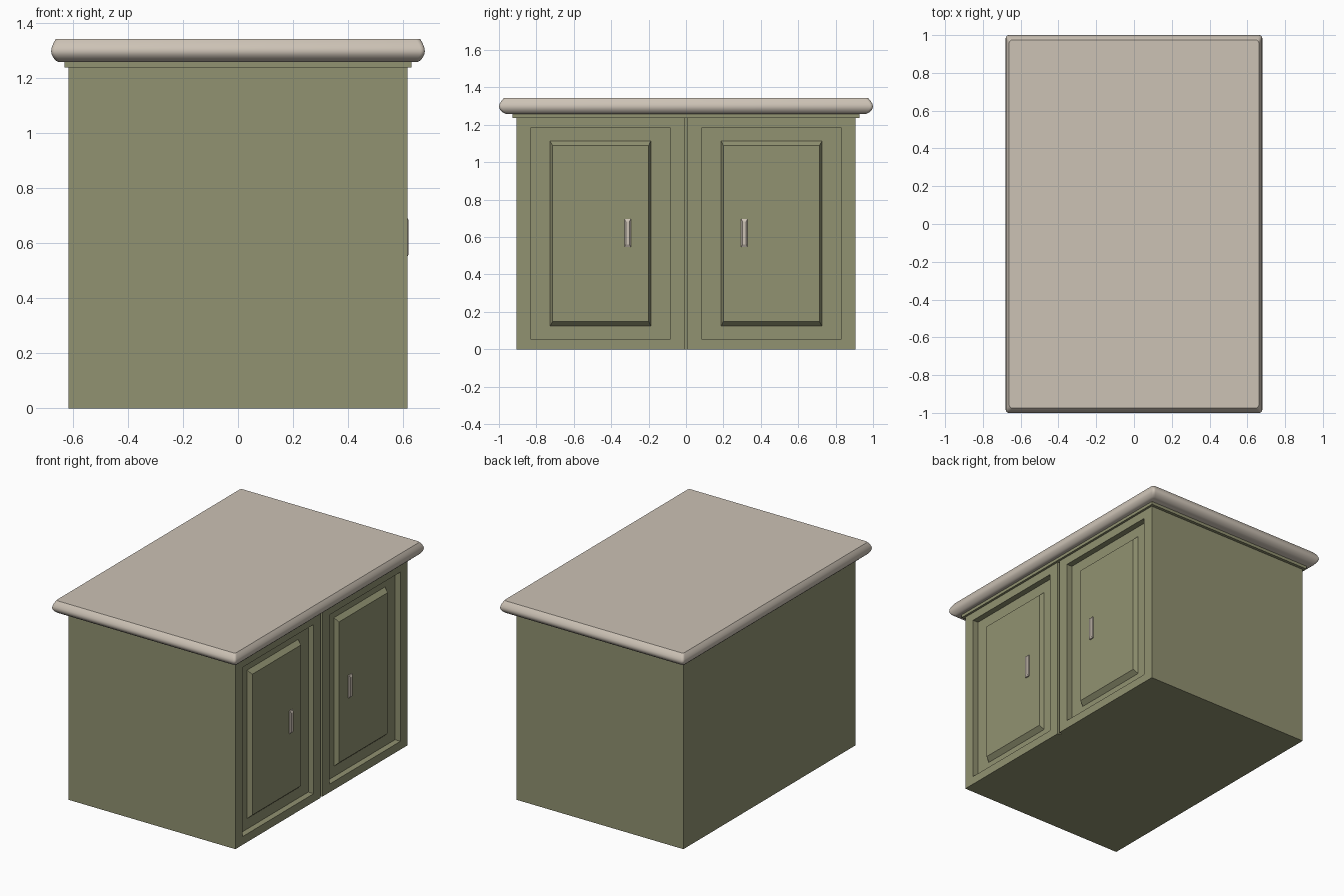
import bpy, bmesh, math

if "Cube" in bpy.data.objects:
    bpy.data.objects.remove(bpy.data.objects["Cube"])


def material(name, rgb):
    m = bpy.data.materials.new(name)
    m.diffuse_color = (*rgb, 1)
    m.use_nodes = True
    m.node_tree.nodes["Principled BSDF"].inputs["Base Color"].default_value = m.diffuse_color
    return m


GREEN = material("olive_green_paint", (0.283, 0.287, 0.165))
STONE = material("warm_stone", (0.604, 0.539, 0.462))


def finish(name, bm, mat):
    bmesh.ops.recalc_face_normals(bm, faces=bm.faces[:])
    me = bpy.data.meshes.new(name)
    bm.to_mesh(me)
    bm.free()
    ob = bpy.data.objects.new(name, me)
    me.materials.append(mat)
    bpy.context.collection.objects.link(ob)
    bpy.ops.object.select_all(action='DESELECT')
    ob.select_set(True)
    bpy.context.view_layer.objects.active = ob
    return ob


def add_loft(bm, rings):
    """Skin a stack of equal-length point rings and cap both ends."""
    loops = [[bm.verts.new(p) for p in r] for r in rings]
    for a, b in zip(loops, loops[1:]):
        for i in range(len(a)):
            j = (i + 1) % len(a)
            bm.faces.new((a[i], a[j], b[j], b[i]))
    bm.faces.new(loops[0])
    bm.faces.new(loops[-1])


def side_rect(x, y0, y1, z0, z1):
    return [(x, y0, z0), (x, y1, z0), (x, y1, z1), (x, y0, z1)]


def add_box(bm, x0, x1, y0, y1, z0, z1):
    add_loft(bm, [side_rect(x0, y0, y1, z0, z1), side_rect(x1, y0, y1, z0, z1)])


def rounded_rect(hx, hy, r, z, steps=4):
    pts = []
    for k, (sx, sy) in enumerate([(1, 1), (-1, 1), (-1, -1), (1, -1)]):
        for s in range(steps + 1):
            a = math.pi / 2 * (k + s / steps)
            pts.append((sx * (hx - r) + r * math.cos(a), sy * (hy - r) + r * math.sin(a), z))
    return pts


def mirror_y(ob):
    mod = ob.modifiers.new("mirror", 'MIRROR')
    mod.use_axis = (False, True, False)


# Cutter for the two door recesses and the seam between the doors
bm = bmesh.new()
for s in (-1, 1):
    ys = sorted((s * 0.082, s * 0.832))
    add_box(bm, 0.576, 0.7, ys[0], ys[1], 0.055, 1.183)
add_box(bm, 0.597, 0.7, -0.008, 0.008, -0.1, 1.4)
cutter = finish("recess_cutter", bm, GREEN)
cutter.hide_render = True

# Cabinet body
bm = bmesh.new()
add_box(bm, -0.616, 0.616, -0.907, 0.907, 0, 1.24)
body = finish("cabinet_body", bm, GREEN)
mod = body.modifiers.new("recesses", 'BOOLEAN')
mod.operation = 'DIFFERENCE'
mod.solver = 'EXACT'
mod.object = cutter
bpy.ops.object.modifier_apply(modifier=mod.name)
bpy.data.objects.remove(cutter)

# Trim strip under the counter
bm = bmesh.new()
add_box(bm, -0.631, 0.631, -0.927, 0.927, 1.238, 1.262)
finish("trim_strip", bm, GREEN)

# Raised door panels with bevelled edges
bm = bmesh.new()
add_loft(bm, [side_rect(0.572, 0.188, 0.727, 0.124, 1.114),
              side_rect(0.576, 0.188, 0.727, 0.124, 1.114),
              side_rect(0.605, 0.2, 0.713, 0.15, 1.089)])
mirror_y(finish("door_panels", bm, GREEN))

# Door handles
bm = bmesh.new()
add_loft(bm, [side_rect(0.6, 0.295, 0.329, 0.547, 0.697),
              side_rect(0.613, 0.295, 0.329, 0.547, 0.697),
              side_rect(0.62, 0.302, 0.322, 0.56, 0.684)])
mirror_y(finish("door_handles", bm, STONE))

# Countertop with a rounded edge: (height, inward offset factor)
profile = [(1.258, 1.5), (1.264, 0.95), (1.273, 0.5), (1.284, 0.15), (1.297, 0),
           (1.31, 0.1), (1.322, 0.35), (1.333, 0.65), (1.343, 1)]
bm = bmesh.new()
add_loft(bm, [rounded_rect(0.679 - 0.018 * f, 1 - 0.026 * f, 0.016, z) for z, f in profile])
finish("countertop", bm, STONE)
bpy.ops.object.shade_smooth_by_angle(angle=math.radians(35))
